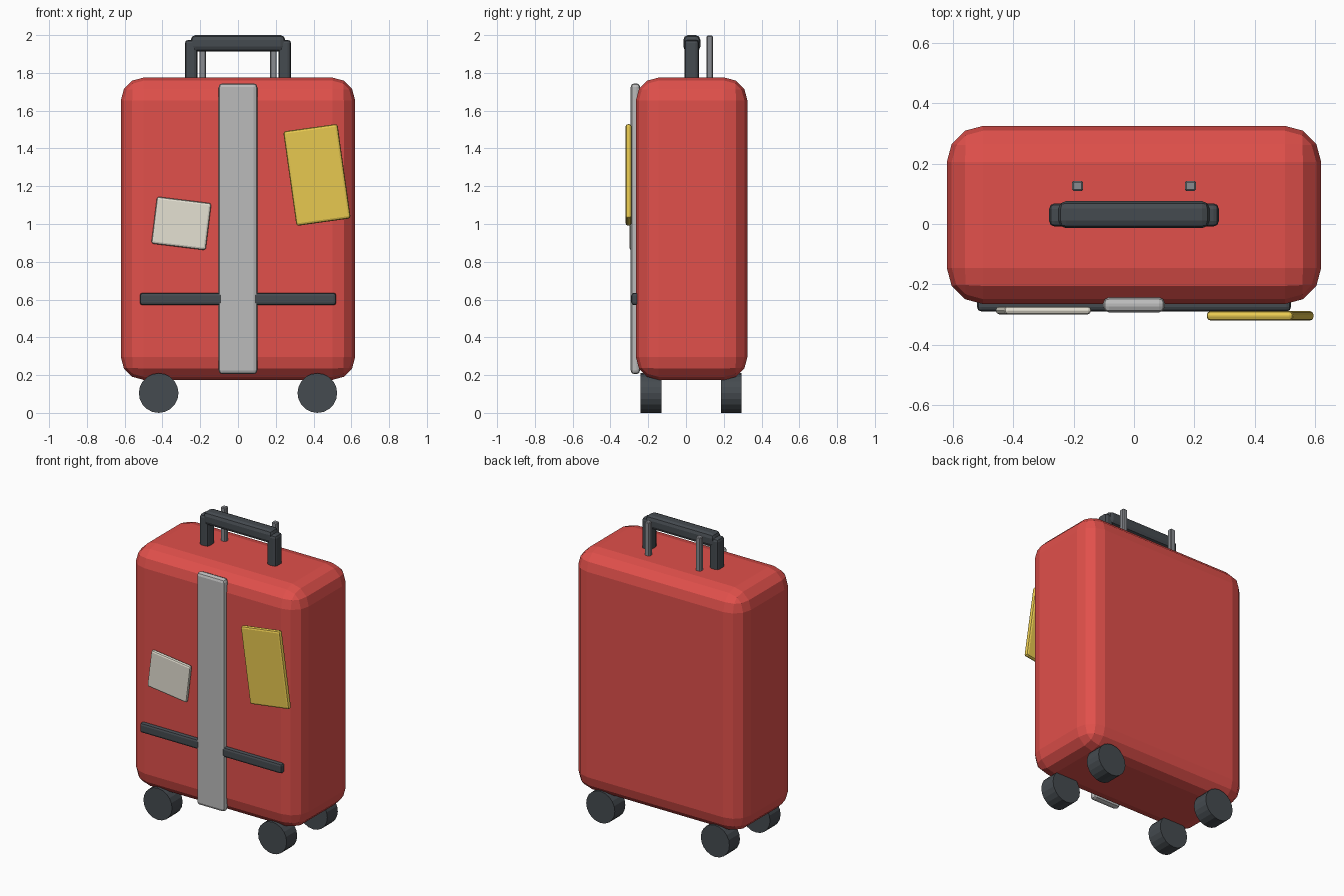
import bpy
from math import radians

if "Cube" in bpy.data.objects:
    bpy.data.objects.remove(bpy.data.objects["Cube"])


def material(name, rgb):
    m = bpy.data.materials.new(name)
    m.diffuse_color = (*rgb, 1)
    m.use_nodes = True
    m.node_tree.nodes["Principled BSDF"].inputs["Base Color"].default_value = m.diffuse_color
    return m


RED = material("red shell", (0.75, 0.08, 0.07))
DARK = material("dark rubber", (0.06, 0.07, 0.08))
YELLOW = material("yellow paper", (0.80, 0.58, 0.08))
CREAM = material("cream paper", (0.78, 0.75, 0.65))
SILVER = material("silver strap", (0.50, 0.50, 0.50))
STEEL = material("steel", (0.25, 0.26, 0.28))


def box(name, center, size, bevel, segments, mat, tilt=0):
    """Bevelled box, optionally tilted in the front plane."""
    bpy.ops.mesh.primitive_cube_add(size=1, location=center)
    o = bpy.context.object
    o.name = name
    o.scale = size
    bpy.ops.object.transform_apply(location=False, rotation=False, scale=True)
    o.rotation_euler.y = radians(-tilt)
    b = o.modifiers.new("bevel", "BEVEL")
    b.width, b.segments = bevel, segments
    o.data.materials.append(mat)
    return o


# Shell
box("case_shell", (0, 0.03, 0.975), (1.24, 0.59, 1.60), 0.12, 3, RED)

# Front strap and side bands
box("front_strap", (0, -0.268, 0.975), (0.205, 0.05, 1.54), 0.02, 2, SILVER)
for side, s in (("left", -1), ("right", 1)):
    box(f"front_band_{side}", (0.3 * s, -0.265, 0.603), (0.44, 0.05, 0.066), 0.015, 2, DARK)

# Stickers
box("cream_sticker", (-0.30, -0.286, 1.003), (0.29, 0.027, 0.25), 0.012, 2, CREAM, -7)
box("yellow_sticker", (0.418, -0.304, 1.26), (0.29, 0.032, 0.505), 0.013, 2, YELLOW, 8)

# Carry handle and telescopic rods
box("handle_grip", (0, 0.031, 1.957), (0.50, 0.09, 0.086), 0.025, 2, DARK)
for side, s in (("left", -1), ("right", 1)):
    box(f"handle_post_{side}", (0.248 * s, 0.03, 1.855), (0.066, 0.077, 0.24), 0.018, 2, DARK)
    box(f"pull_rod_{side}", (0.187 * s, 0.126, 1.86), (0.036, 0.034, 0.275), 0.005, 1, STEEL)

# Wheels
for depth, y in (("front", -0.185), ("back", 0.24)):
    for side, s in (("left", -1), ("right", 1)):
        bpy.ops.mesh.primitive_cylinder_add(vertices=20, radius=0.105, depth=0.11,
                                            location=(0.42 * s, y, 0.105),
                                            rotation=(radians(90), 0, 0))
        wheel = bpy.context.object
        wheel.name = f"wheel_{depth}_{side}"
        wheel.data.materials.append(DARK)
